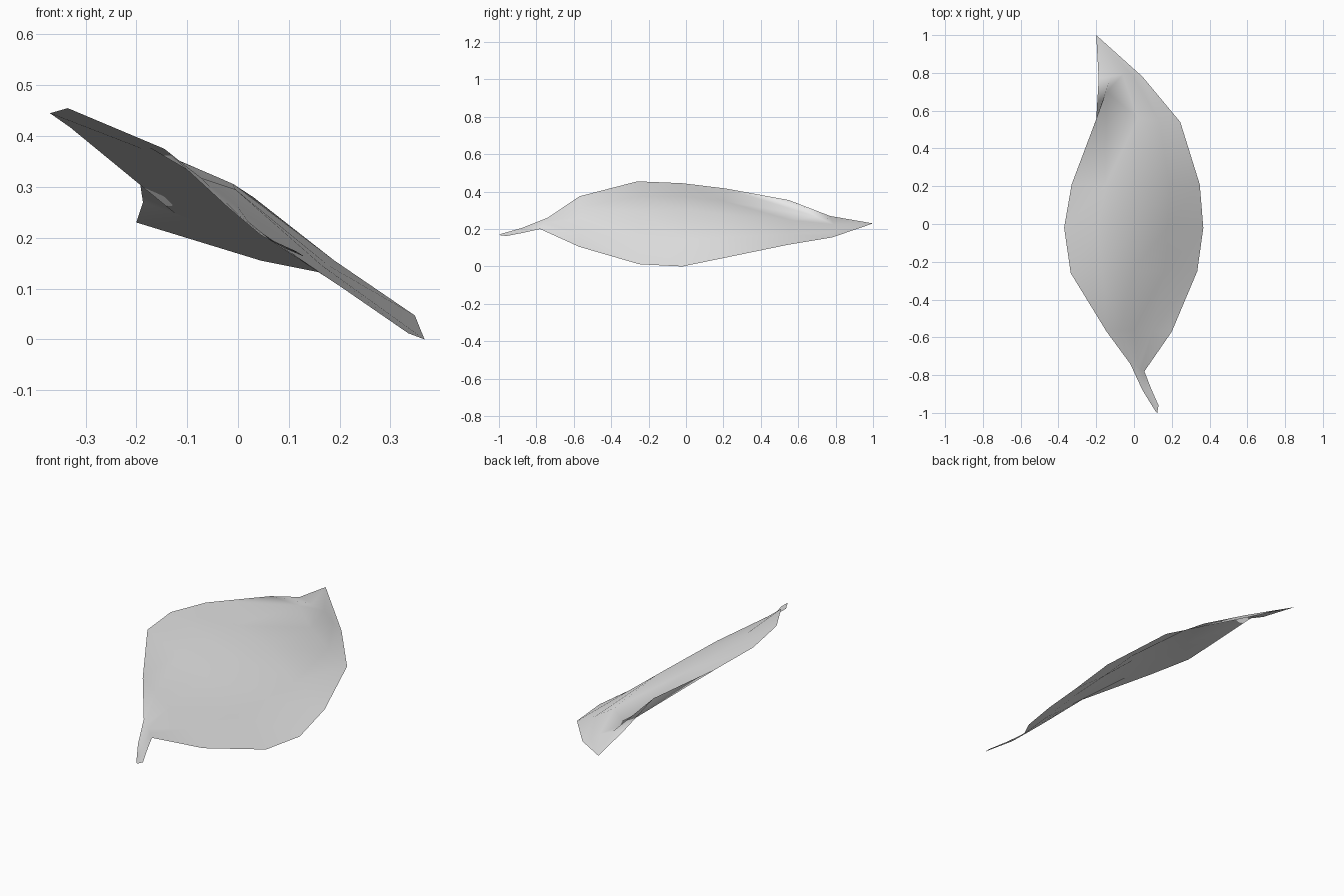
import bpy
import bmesh
from mathutils import Vector

# Remove the default cube
old = bpy.data.objects.get("Cube")
if old:
    bpy.data.objects.remove(old, do_unlink=True)

# One flat colour for the whole leaf
grey = (0.8, 0.8, 0.8, 1.0)
leaf_material = bpy.data.materials.new("pale grey")
leaf_material.use_nodes = True
leaf_material.diffuse_color = grey
shader = leaf_material.node_tree.nodes["Principled BSDF"]
shader.inputs["Base Color"].default_value = grey

# Three guide lines running from the stem end to the tip
left_edge = [(.113, -.99, .174), (.045, -.88, .205), (-.02, -.74, .26),
             (-.145, -.57, .375), (-.335, -.26, .455), (-.37, -.02, .445),
             (-.33, .21, .417), (-.2, .55, .355), (-.187, .77, .27)]
midrib = [(.123, -1, .168), (.067, -.875, .193), (.02, -.76, .232),
          (0, -.56, .26), (-.005, -.25, .295), (-.01, -.01, .306),
          (.03, .2, .28), (.02, .56, .248), (-.06, .79, .225)]
right_edge = [(.13, -.96, .163), (.09, -.87, .18), (.055, -.78, .2),
              (.2, -.57, .105), (.335, -.25, .012), (.367, -.02, 0),
              (.348, .21, .047), (.245, .54, .115), (.045, .78, .155)]
tip_point = (-.2, 1, .23)
STEM_ROWS = 3

# Low point of the crease where the left edge curls up near the tip
FOLD_ROW = 7
fold_point = Vector((-.145, .7, .265))


def cross_section(index):
    """Points from left edge to right edge, slightly hollow on the right."""
    left, rib, right = (Vector(line[index])
                        for line in (left_edge, midrib, right_edge))
    sag = Vector((0, 0, 0 if index < STEM_ROWS else 0.008))
    inner_left = fold_point if index == FOLD_ROW else left.lerp(rib, 0.5)
    return [left, inner_left, rib, rib.lerp(right, 0.5) - sag, right]


# Leaf blade and stem as one thin triangulated sheet
bm = bmesh.new()
rows = [[bm.verts.new(p) for p in cross_section(i)] for i in range(len(midrib))]
for near, far in zip(rows, rows[1:]):
    for k in range(len(near) - 1):
        bm.faces.new((near[k], near[k + 1], far[k + 1]))
        bm.faces.new((near[k], far[k + 1], far[k]))

# Close the pointed tip
tip = bm.verts.new(tip_point)
for a, b in zip(rows[-1], rows[-1][1:]):
    bm.faces.new((a, b, tip))

bm.normal_update()
mesh = bpy.data.meshes.new("leaf")
bm.to_mesh(mesh)
bm.free()
mesh.materials.append(leaf_material)
mesh.shade_smooth()
leaf = bpy.data.objects.new("leaf", mesh)
bpy.context.collection.objects.link(leaf)
